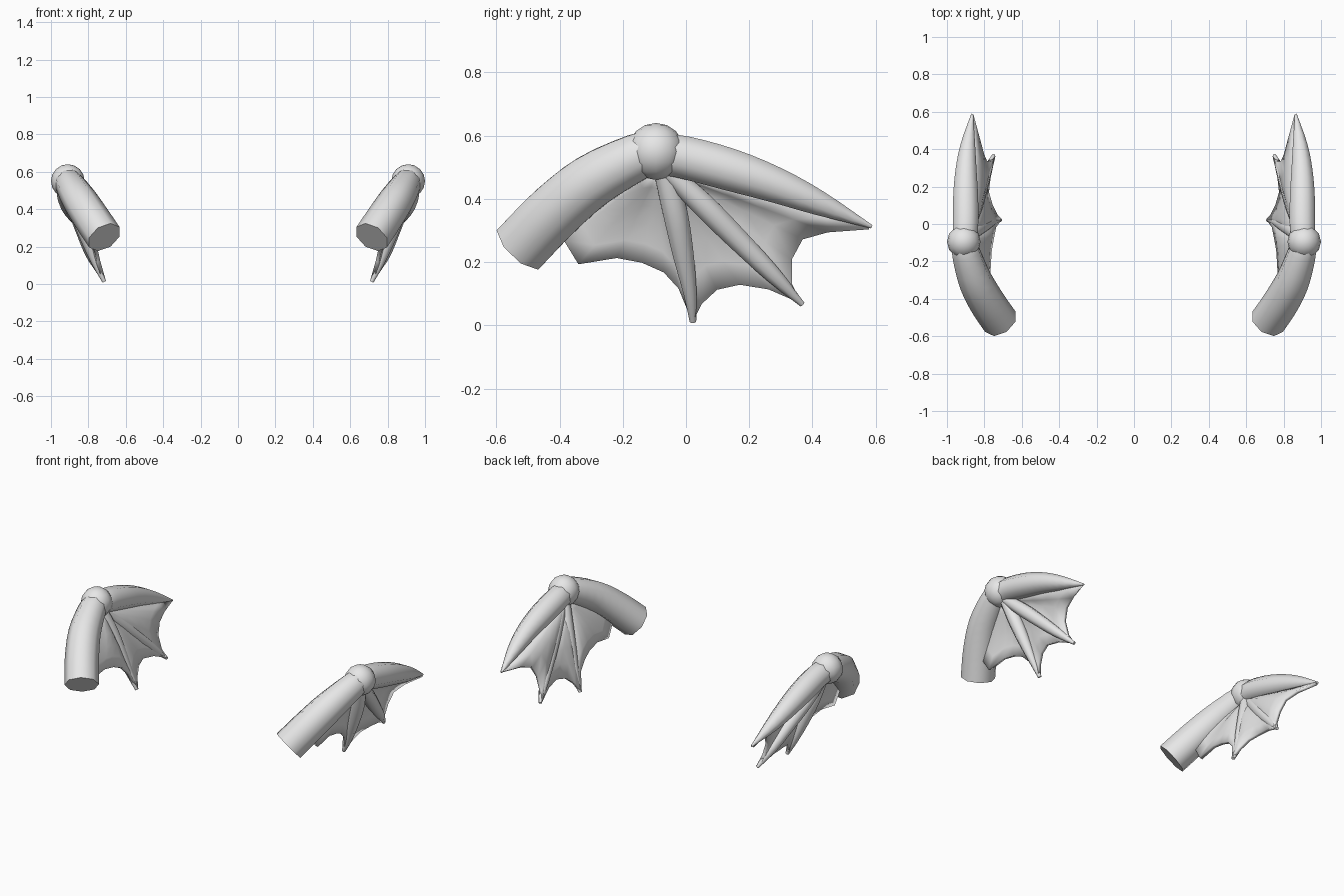
import bpy, bmesh, math
from mathutils import Vector

if "Cube" in bpy.data.objects:
    bpy.data.objects.remove(bpy.data.objects["Cube"])

mat = bpy.data.materials.new("pale grey")
mat.diffuse_color = (0.8, 0.8, 0.8, 1)
mat.use_nodes = True
mat.node_tree.nodes["Principled BSDF"].inputs["Base Color"].default_value = mat.diffuse_color


def finish(name, bm, angle=40, solid=0.0):
    """Make an object, shade it and mirror it to the other side."""
    bmesh.ops.recalc_face_normals(bm, faces=bm.faces)
    me = bpy.data.meshes.new(name)
    bm.to_mesh(me)
    bm.free()
    ob = bpy.data.objects.new(name, me)
    bpy.context.collection.objects.link(ob)
    me.materials.append(mat)
    bpy.ops.object.select_all(action='DESELECT')
    bpy.context.view_layer.objects.active = ob
    ob.select_set(True)
    bpy.ops.object.shade_smooth_by_angle(angle=math.radians(angle))
    if solid:
        m = ob.modifiers.new("thickness", 'SOLIDIFY')
        m.thickness = solid
        m.offset = 0
    m = ob.modifiers.new("mirror", 'MIRROR')
    m.use_mirror_merge = False
    return ob


def spline(pts, steps=3):
    """Catmull-Rom through points given as (x, y, z, radius)."""
    p = [Vector(q) for q in pts]
    p = [2 * p[0] - p[1]] + p + [2 * p[-1] - p[-2]]
    out = []
    for i in range(1, len(p) - 2):
        a, b, c, d = p[i - 1:i + 3]
        for k in range(steps):
            t = k / steps
            out.append(0.5 * (2 * b + (c - a) * t + (2 * a - 5 * b + 4 * c - d) * t * t
                              + (3 * b - a - 3 * c + d) * t ** 3))
    return out + [p[-2]]


def tube(name, pts, sides=8):
    path = spline(pts)
    bm = bmesh.new()
    rings = []
    for i, q in enumerate(path):
        axis = (path[min(i + 1, len(path) - 1)] - path[max(i - 1, 0)]).to_3d().normalized()
        u = axis.cross(Vector((1, 0, 0))).normalized()
        v = axis.cross(u)
        rings.append([bm.verts.new(q.to_3d() + q[3] * (u * math.cos(a) + v * math.sin(a)))
                      for a in (2 * math.pi * (k + 0.5) / sides for k in range(sides))])
    for r, s in zip(rings, rings[1:]):
        for k in range(sides):
            n = (k + 1) % sides
            bm.faces.new((r[k], r[n], s[n], s[k]))
    bm.faces.new(rings[0])
    bm.faces.new(rings[-1])
    return finish(name, bm, 50)


# Joint ball
bm = bmesh.new()
bmesh.ops.create_uvsphere(bm, u_segments=12, v_segments=8, radius=0.09)
bmesh.ops.translate(bm, verts=bm.verts, vec=(0.91, -0.095, 0.55))
finish("wing_joint", bm, 50)

# Upper arm and the three fingers
tube("wing_arm", [(0.715, -0.522, 0.25, 0.098), (0.785, -0.42, 0.355, 0.097),
                  (0.85, -0.30, 0.455, 0.092), (0.897, -0.16, 0.53, 0.08),
                  (0.91, -0.10, 0.55, 0.07)])
tube("leading_finger", [(0.905, -0.07, 0.54, 0.07), (0.90, 0.0, 0.53, 0.073),
                        (0.90, 0.14, 0.492, 0.072), (0.898, 0.28, 0.445, 0.061),
                        (0.888, 0.42, 0.387, 0.042), (0.865, 0.587, 0.312, 0.006)])
tube("middle_finger", [(0.90, -0.06, 0.49, 0.03), (0.865, 0.05, 0.385, 0.04),
                       (0.83, 0.15, 0.285, 0.038), (0.79, 0.27, 0.165, 0.029),
                       (0.75, 0.368, 0.066, 0.009)])
tube("lower_finger", [(0.89, -0.07, 0.49, 0.035), (0.85, -0.035, 0.36, 0.042),
                      (0.80, -0.008, 0.22, 0.035), (0.755, 0.013, 0.10, 0.022),
                      (0.715, 0.022, 0.012, 0.011)])

# Web: scalloped rim, one arc between each pair of spokes
hub = Vector((0.895, -0.085, 0.50))
arcs = [
    [(0.865, 0.58, 0.31), (0.83, 0.45, 0.30), (0.81, 0.37, 0.275), (0.795, 0.335, 0.21),
     (0.77, 0.335, 0.13), (0.75, 0.365, 0.07)],
    [(0.75, 0.365, 0.07), (0.775, 0.26, 0.115), (0.785, 0.17, 0.13), (0.765, 0.10, 0.115),
     (0.74, 0.05, 0.07), (0.715, 0.022, 0.012)],
    [(0.715, 0.022, 0.012), (0.745, -0.02, 0.12), (0.757, -0.07, 0.17), (0.77, -0.14, 0.20),
     (0.775, -0.22, 0.215), (0.78, -0.34, 0.195), (0.785, -0.385, 0.27), (0.79, -0.40, 0.36)],
]
bm = bmesh.new()
rows = 5
for arc in arcs:
    cols = []
    for i, p in enumerate(arc):
        sag = 0.025 * math.sin(math.pi * i / (len(arc) - 1))
        col = []
        for j in range(1, rows + 1):
            t = j / rows
            q = hub.lerp(Vector(p), t)
            q.x -= sag * math.sin(math.pi * t)
            col.append(bm.verts.new(q))
        cols.append(col)
    tip = bm.verts.new(hub)
    for a, b in zip(cols, cols[1:]):
        bm.faces.new((tip, a[0], b[0]))
        for j in range(rows - 1):
            bm.faces.new((a[j], a[j + 1], b[j + 1], b[j]))
bmesh.ops.remove_doubles(bm, verts=bm.verts, dist=0.0005)
finish("wing_web", bm, 40, 0.02)
